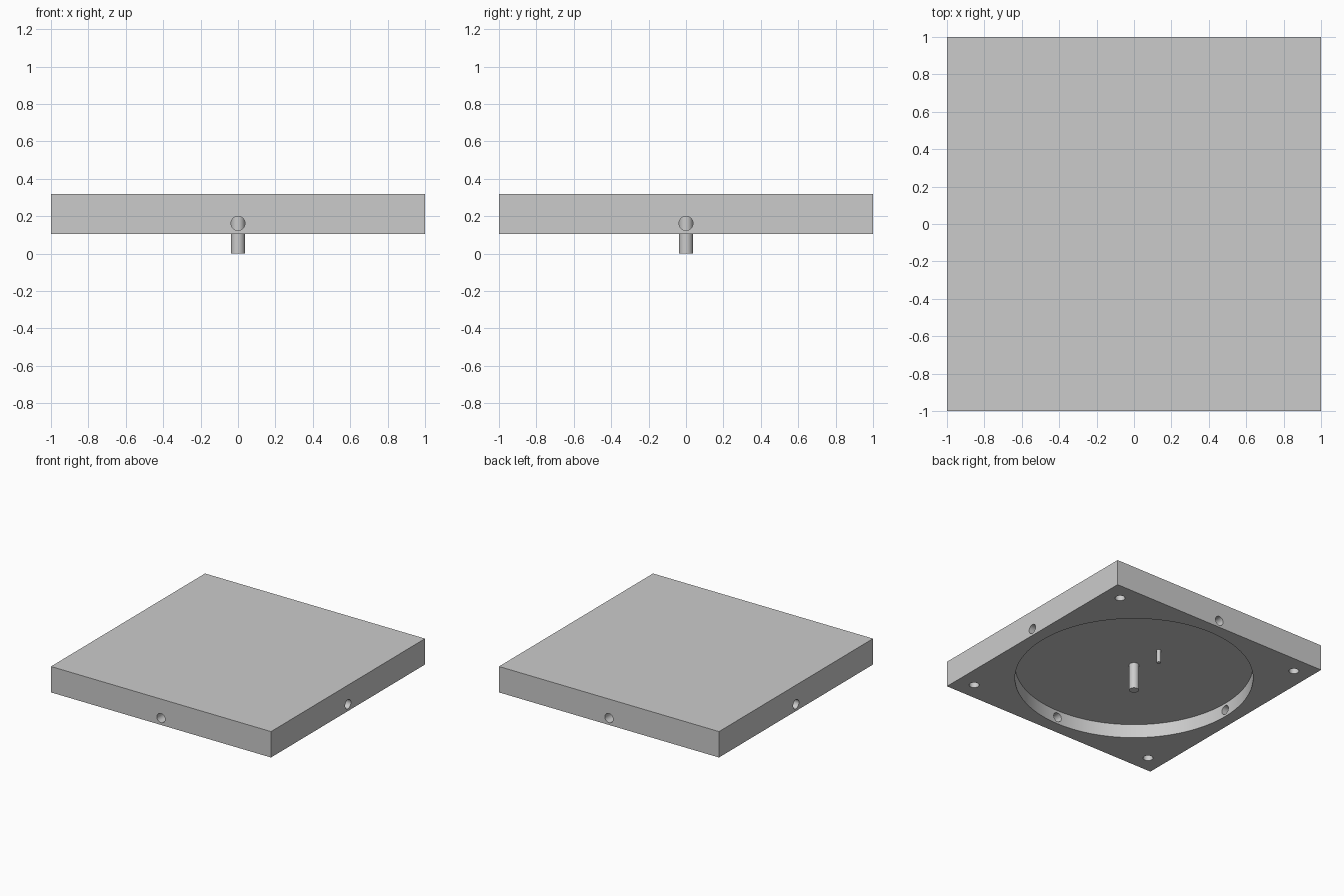
import bpy
from math import pi

if "Cube" in bpy.data.objects:
    bpy.data.objects.remove(bpy.data.objects["Cube"], do_unlink=True)

BASE, CEILING, TOP = 0.105, 0.218, 0.318   # slab underside, recess ceiling, slab top
HOLE_R = 0.0375

grey = bpy.data.materials.new("plain grey")
grey.use_nodes = True
colour = (0.6, 0.6, 0.6, 1)
grey.diffuse_color = colour
grey.node_tree.nodes["Principled BSDF"].inputs["Base Color"].default_value = colour


def cylinder(name, radius, z0, z1, x=0, y=0, sides=48):
    """Upright round bar between two heights."""
    bpy.ops.mesh.primitive_cylinder_add(
        vertices=sides, radius=radius, depth=z1 - z0, location=(x, y, (z0 + z1) / 2))
    obj = bpy.context.object
    obj.name = name
    obj.data.materials.append(grey)
    return obj


def smooth(obj):
    bpy.ops.object.select_all(action="DESELECT")
    obj.select_set(True)
    bpy.context.view_layer.objects.active = obj
    bpy.ops.object.shade_smooth_by_angle(angle=pi / 6)


# Square slab
bpy.ops.mesh.primitive_cube_add(size=1, location=(0, 0, (BASE + TOP) / 2))
slab = bpy.context.object
slab.name = "slab"
slab.scale = (2, 2, TOP - BASE)
bpy.ops.object.transform_apply(location=True, rotation=False, scale=True)
slab.data.materials.append(grey)

# Round recess in the underside
cutters = [cylinder("recess_cutter", 0.897, BASE - 0.1, CEILING, sides=128)]

# Blind holes in the four corners
for x in (-0.855, 0.855):
    for y in (-0.855, 0.855):
        cutters.append(cylinder("corner_hole_cutter", HOLE_R, BASE - 0.1, CEILING, x, y))

# Cross holes through the middle of each side
for name, turn in (("left_right", (0, pi / 2, 0)), ("front_back", (pi / 2, 0, 0))):
    bar = cylinder(name + "_hole_cutter", HOLE_R, -1.2, 1.2)
    bar.location.z = (BASE + CEILING) / 2
    bar.rotation_euler = turn
    cutters.append(bar)

# Cut everything, then remove the cutters
for cutter in cutters:
    cut = slab.modifiers.new(cutter.name, "BOOLEAN")
    cut.operation = "DIFFERENCE"
    cut.solver = "EXACT"
    cut.object = cutter
    cutter.hide_render = True
bpy.context.view_layer.objects.active = slab
for cut in list(slab.modifiers):
    bpy.ops.object.modifier_apply(modifier=cut.name)
for cutter in cutters:
    bpy.data.objects.remove(cutter, do_unlink=True)
smooth(slab)

# Centre post and small locating pin under the recess ceiling
smooth(cylinder("centre_post", HOLE_R, 0, CEILING))
smooth(cylinder("locating_pin", 0.016, 0.11, CEILING, y=0.29, sides=32))
